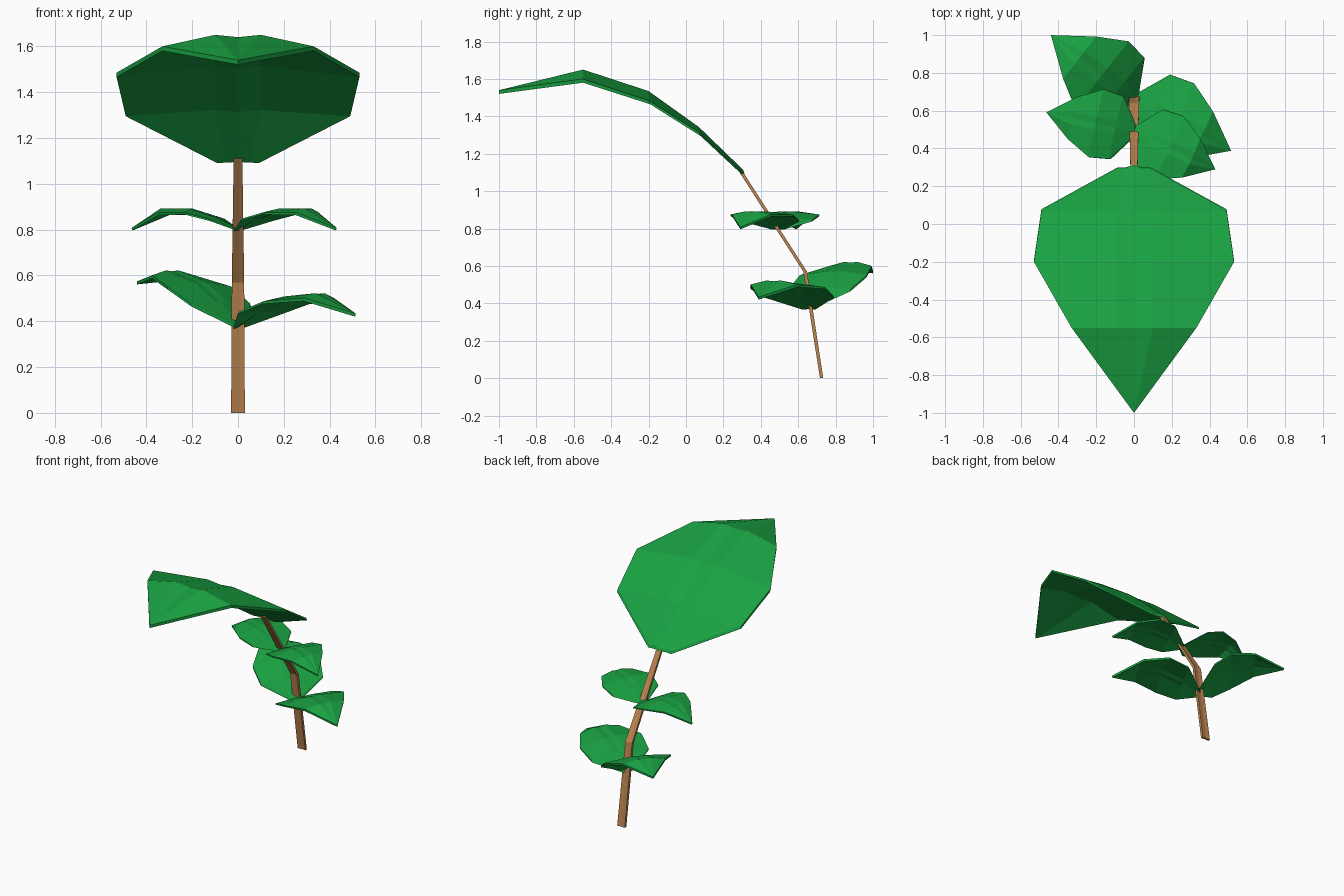
import bpy, bmesh
from math import atan2, radians
from mathutils import Matrix, Vector

if "Cube" in bpy.data.objects:
    bpy.data.objects.remove(bpy.data.objects["Cube"])


def material(name, color):
    m = bpy.data.materials.new(name)
    m.diffuse_color = color
    m.use_nodes = True
    m.node_tree.nodes["Principled BSDF"].inputs["Base Color"].default_value = m.diffuse_color
    return m


GREEN = material("leaf_green", (0.01, 0.36, 0.055, 1))
BROWN = material("stem_brown", (0.50, 0.23, 0.08, 1))


def finish(bm, name, mat):
    bmesh.ops.recalc_face_normals(bm, faces=bm.faces)
    me = bpy.data.meshes.new(name)
    bm.to_mesh(me)
    bm.free()
    me.materials.append(mat)
    ob = bpy.data.objects.new(name, me)
    bpy.context.collection.objects.link(ob)
    return ob


# Arched leaf outline, growing towards -y from its base:
# (half width, y, edge z, inner x, inner z, middle z)
ROWS = [(0.09, -0.01, 0.0, 0.05, 0.003, 0.005),
        (0.49, -0.23, 0.205, 0.10, 0.232, 0.225),
        (0.53, -0.50, 0.375, 0.10, 0.425, 0.415),
        (0.33, -0.85, 0.490, 0.10, 0.540, 0.530)]
TIP = (0, -1.30, 0.43)


def leaf(name, base, heading, pitch, scale, thick):
    bm = bmesh.new()
    layers = []
    for drop in (0, thick / scale):
        rows = []
        for i, (w, y, ze, xi, zi, zm) in enumerate(ROWS):
            ymid = 0.005 if i == 0 else y
            pts = [(-w, y, ze), (-xi, y, zi), (0, ymid, zm), (xi, y, zi), (w, y, ze)]
            shift = Vector((0, 0.4 * drop if i < 3 else 0, -drop))
            rows.append([bm.verts.new(Vector(p) + shift) for p in pts])
        tip = bm.verts.new((TIP[0], TIP[1], TIP[2] - drop))
        for a, b in zip(rows, rows[1:]):
            for j in range(4):
                bm.faces.new((a[j], a[j + 1], b[j + 1], b[j]))
        for j in range(4):
            bm.faces.new((rows[-1][j], rows[-1][j + 1], tip))
        # rim loop around the blade
        layers.append(rows[0] + [r[4] for r in rows[1:]] + [tip]
                      + [r[0] for r in rows[:0:-1]])
    top, bottom = layers
    n = len(top)
    for i in range(n):
        k = (i + 1) % n
        bm.faces.new((top[i], top[k], bottom[k], bottom[i]))
    turn = atan2(heading[0], -heading[1])
    bm.transform(Matrix.Translation(base) @ Matrix.Rotation(turn, 4, 'Z')
                 @ Matrix.Rotation(radians(pitch), 4, 'X') @ Matrix.Scale(scale, 4))
    return finish(bm, name, GREEN)


# Flat, bent stem, tapering upwards
bm = bmesh.new()
rings = []
for y, z, w, t in [(0.725, 0, 0.030, 0.009), (0.637, 0.57, 0.027, 0.010),
                   (0.29, 1.11, 0.019, 0.010)]:
    sec = [(-w, -t), (0, -t + 0.003), (w, -t), (w, t), (0, t - 0.003), (-w, t)]
    rings.append([bm.verts.new((x, y + d, z)) for x, d in sec])
for a, b in zip(rings, rings[1:]):
    for i in range(6):
        k = (i + 1) % 6
        bm.faces.new((a[i], a[k], b[k], b[i]))
bm.faces.new(rings[0])
bm.faces.new(rings[-1])
finish(bm, "stem", BROWN)

# Large drooping top leaf and four side leaves
leaf("top_leaf", (0, 0.30, 1.11), (0, -1), 0, 1.0, 0.02)
leaf("lower_left_leaf", (0, 0.655, 0.39), (-0.44, 0.345), 0, 0.43, 0.014)
leaf("lower_right_leaf", (0, 0.655, 0.38), (0.51, -0.265), 13, 0.425, 0.014)
leaf("upper_left_leaf", (0, 0.49, 0.805), (-0.46, 0.10), 18, 0.347, 0.012)
leaf("upper_right_leaf", (0, 0.49, 0.805), (0.43, -0.20), 18, 0.347, 0.012)
